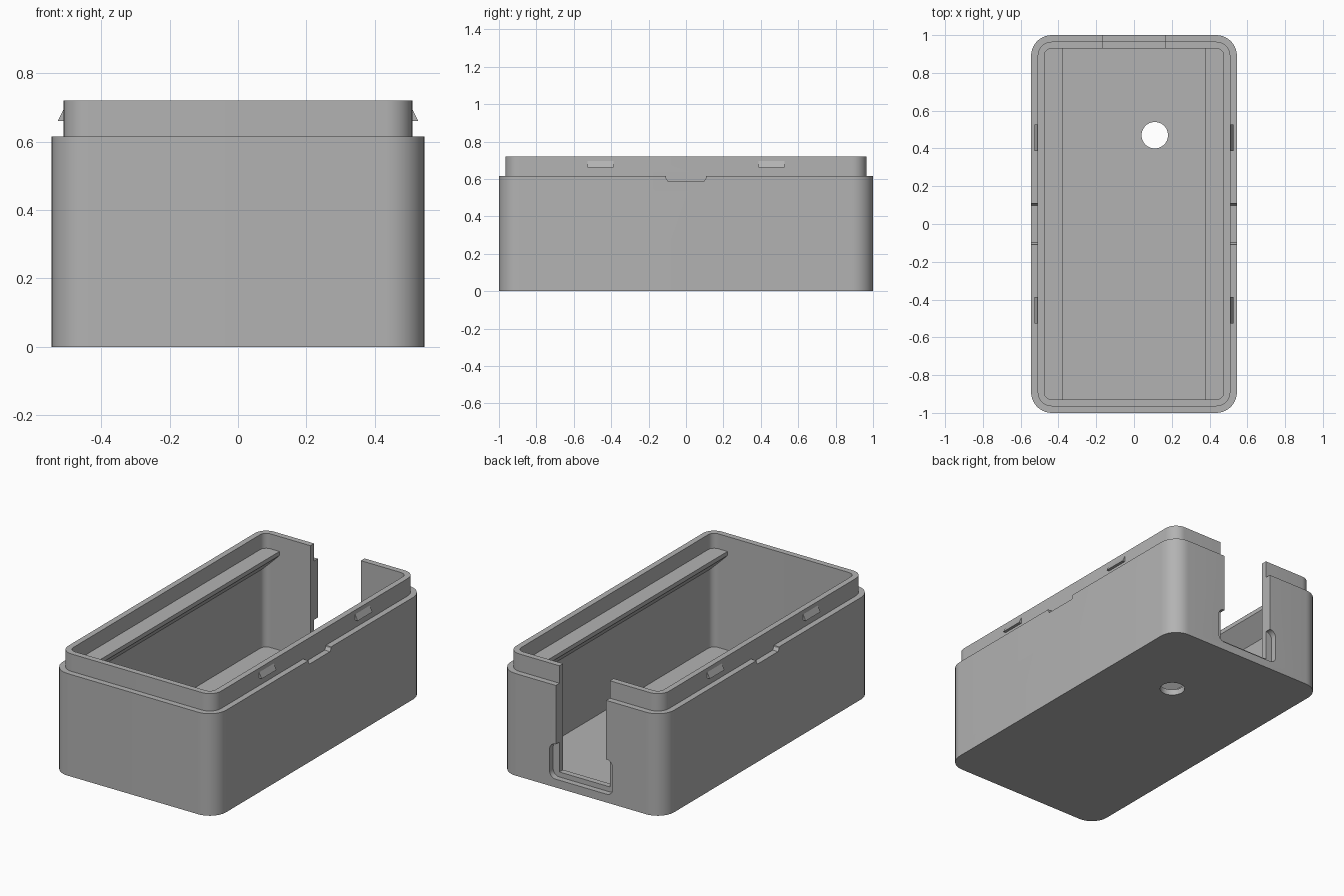
import bpy, bmesh
from math import sin, cos, pi, radians
from mathutils import Matrix

old = bpy.data.objects.get("Cube")
if old:
    bpy.data.objects.remove(old)

# Main dimensions
STEP_Z, TOP_Z, FLOOR_Z = 0.615, 0.72, 0.035
BODY = (0.545, 1.0, 0.11)      # half width, half length, corner radius
LIP = (0.51, 0.965, 0.075)
INNER = (0.475, 0.93, 0.04)

grey = bpy.data.materials.new("plain grey")
grey.use_nodes = True
color = (0.45, 0.45, 0.45, 1)
grey.diffuse_color = color
grey.node_tree.nodes["Principled BSDF"].inputs["Base Color"].default_value = color


def make_object(name, bm):
    bmesh.ops.recalc_face_normals(bm, faces=bm.faces)
    mesh = bpy.data.meshes.new(name)
    bm.to_mesh(mesh)
    bm.free()
    mesh.materials.append(grey)
    obj = bpy.data.objects.new(name, mesh)
    bpy.context.collection.objects.link(obj)
    return obj


def rounded_outline(hx, hy, r, steps=10):
    """Rounded rectangle as 2D points, counter-clockwise."""
    points = []
    for k, (sx, sy) in enumerate(((1, 1), (-1, 1), (-1, -1), (1, -1))):
        for i in range(steps + 1):
            a = (k + i / steps) * pi / 2
            points.append((sx * (hx - r) + r * cos(a), sy * (hy - r) + r * sin(a)))
    return points


def loft(name, rings):
    """Skin matching rings of 3D points and close both ends."""
    bm = bmesh.new()
    loops = [[bm.verts.new(p) for p in ring] for ring in rings]
    n = len(loops[0])
    for a, b in zip(loops, loops[1:]):
        for i in range(n):
            j = (i + 1) % n
            bm.faces.new((a[i], a[j], b[j], b[i]))
    bm.faces.new(loops[0])
    bm.faces.new(loops[-1])
    return make_object(name, bm)


def box(name, low, high):
    bm = bmesh.new()
    size = [h - l for l, h in zip(low, high)]
    mid = [(h + l) / 2 for l, h in zip(low, high)]
    bmesh.ops.create_cube(bm, size=1, matrix=Matrix.Translation(mid) @ Matrix.Diagonal((*size, 1)))
    return make_object(name, bm)


def cut(target, cutter):
    mod = target.modifiers.new("cut", "BOOLEAN")
    mod.operation, mod.solver, mod.object = "DIFFERENCE", "EXACT", cutter
    bpy.context.view_layer.objects.active = target
    bpy.ops.object.modifier_apply(modifier=mod.name)
    bpy.data.objects.remove(cutter)


# Hollow case: outer wall, step, lip, inner wall, floor
levels = ((BODY, 0), (BODY, STEP_Z), (LIP, STEP_Z), (LIP, TOP_Z), (INNER, TOP_Z), (INNER, FLOOR_Z))
case = loft("case", [[(x, y, z) for x, y in rounded_outline(*dims)] for dims, z in levels])

# Tall cable slot in the back wall
cut(case, box("slot_cutter", (-0.168, 0.85, 0.08), (0.168, 1.1, 0.9)))

# Shallow rounded recess around the foot of the slot
outline = rounded_outline(0.21, 0.105, 0.04)
cut(case, loft("recess_cutter", [[(x, y, z + 0.155) for x, z in outline] for y in (0.965, 1.1)]))

# Round hole through the floor
bm = bmesh.new()
bmesh.ops.create_cone(bm, cap_ends=True, segments=40, radius1=0.07, radius2=0.07, depth=0.3,
                      matrix=Matrix.Translation((0.11, 0.47, 0)))
cut(case, make_object("hole_cutter", bm))

# Opening notches in the step, with sloped ends
for s in (-1, 1):
    notch = [(-0.098, 0.59), (0.098, 0.59), (0.108, 0.605), (0.108, 0.63), (-0.108, 0.63), (-0.108, 0.605)]
    cut(case, loft("notch_cutter", [[(s * x, y, z) for y, z in notch] for x in (LIP[0], 0.6)]))

parts = [case]
for s, side in ((1, "left"), (-1, "right")):
    # Board rail with sloped underside
    rail = [(0.48, 0.63), (0.375, 0.63), (0.375, 0.605), (0.48, 0.50)]
    parts.append(loft(side + "_rail", [[(s * x, y, z) for x, z in rail] for y in (-0.93, 0.93)]))
    # Snap clips on the lip
    clip = [(0.505, 0.66), (0.527, 0.66), (0.51, 0.695), (0.505, 0.695)]
    for mid, end in ((-0.457, "front"), (0.457, "back")):
        parts.append(loft(f"{side}_{end}_clip",
                          [[(s * x, mid + d, z) for x, z in clip] for d in (-0.07, 0.07)]))

# Smooth rounded corners, crisp edges
bpy.ops.object.select_all(action="DESELECT")
for part in parts:
    part.select_set(True)
bpy.context.view_layer.objects.active = case
bpy.ops.object.shade_smooth_by_angle(angle=radians(30))
